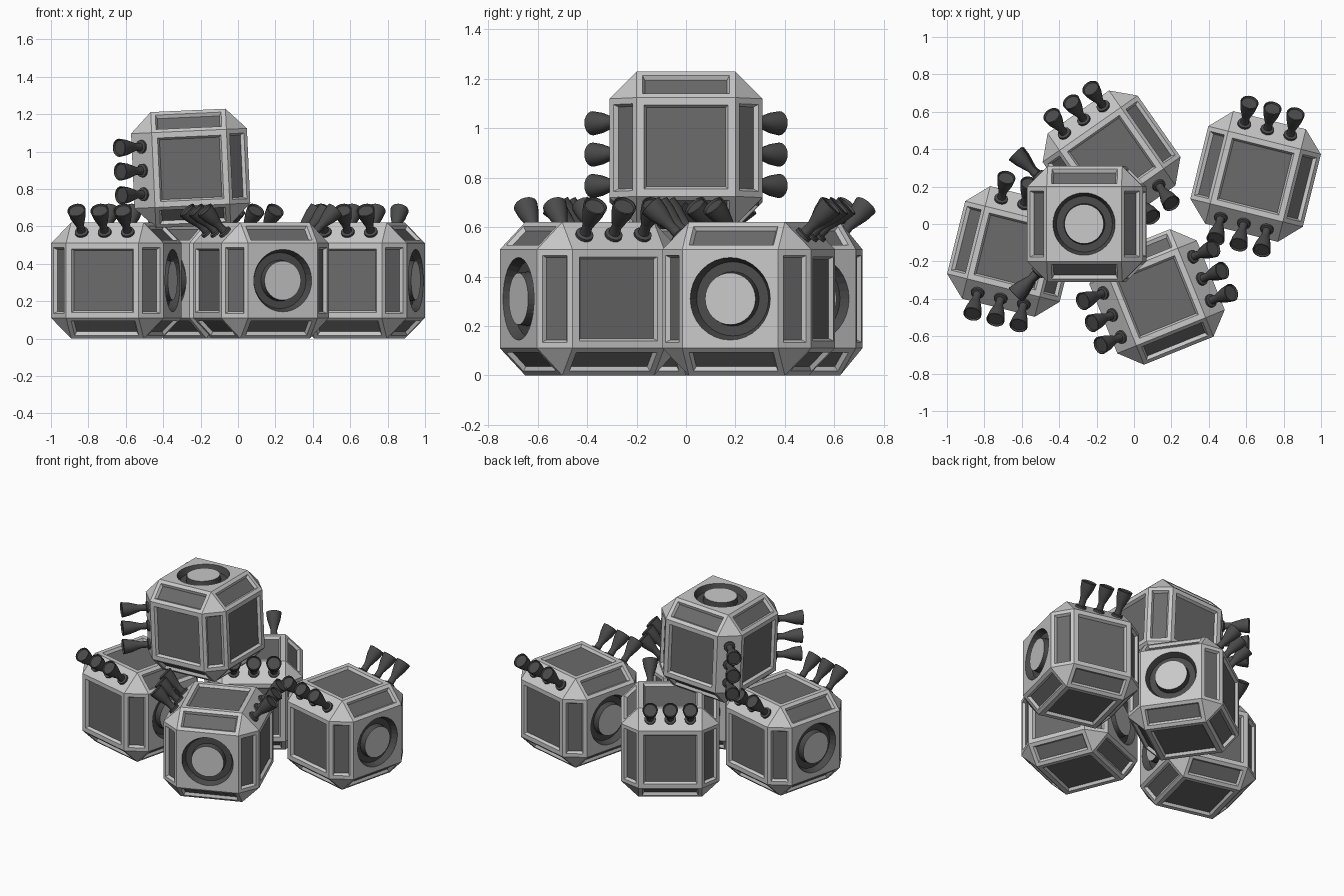
import bpy, bmesh, math
from mathutils import Matrix, Vector

if "Cube" in bpy.data.objects:
    bpy.data.objects.remove(bpy.data.objects["Cube"])

H, F = 0.31, 0.20            # half size of a module, half size of its flat faces


def material(name, v):
    m = bpy.data.materials.new(name)
    m.diffuse_color = (v, v, v, 1)
    m.use_nodes = True
    m.node_tree.nodes["Principled BSDF"].inputs["Base Color"].default_value = m.diffuse_color
    return m


FRAME = material("light grey frame", 0.58)
PANEL = material("dark grey panel", 0.145)
NOZZLE = material("charcoal metal", 0.07)


def finish(bm, name, mats):
    me = bpy.data.meshes.new(name)
    bm.to_mesh(me)
    bm.free()
    for m in mats:
        me.materials.append(m)
    return me


def lathe(bm, profile, mat, n, slots):
    """Revolve (radius, height) points round z, closing both ends."""
    rings = [[bm.verts.new(mat @ Vector((r * math.cos(2 * math.pi * i / n),
                                         r * math.sin(2 * math.pi * i / n), h)))
              for i in range(n)] for r, h in profile]
    for k in range(len(rings) - 1):
        a, b = rings[k], rings[k + 1]
        for i in range(n):
            j = (i + 1) % n
            f = bm.faces.new((a[i], a[j], b[j], b[i]))
            f.material_index = slots[k]
    cap = bm.faces.new(rings[-1])
    cap.material_index = slots[-1]
    return rings[0]


def chassis_mesh():
    # chamfered cube: 6 squares, 12 edge strips, 8 corner triangles
    bm = bmesh.new()
    for sx in (-1, 1):
        for sy in (-1, 1):
            for sz in (-1, 1):
                for k in range(3):
                    d = [F, F, F]
                    d[k] = H
                    bm.verts.new((sx * d[0], sy * d[1], sz * d[2]))
    bmesh.ops.convex_hull(bm, input=bm.verts[:])
    bmesh.ops.dissolve_limit(bm, angle_limit=0.02, verts=bm.verts[:], edges=bm.edges[:])
    bmesh.ops.recalc_face_normals(bm, faces=bm.faces[:])

    faces, strips, ports = [], [], []
    for f in bm.faces:
        n = f.normal
        big = [abs(c) > 0.5 for c in n]
        if len(f.verts) != 4:
            continue                                  # corner triangle
        if sum(big) == 1:
            (ports if big[0] else faces).append(f)
        elif not (n.z > 0.5 and big[1]):              # nozzle strips stay plain
            strips.append(f)

    # sunken dark panels
    for group, border in ((faces, 0.03), (strips, 0.024)):
        bmesh.ops.inset_individual(bm, faces=group, thickness=border, use_even_offset=True)
        bmesh.ops.inset_individual(bm, faces=group, thickness=0.010, depth=-0.018,
                                   use_even_offset=True)
        for f in group:
            f.material_index = 1

    # round docking ports: dark annular groove round a light disc
    for f in ports:
        s = 1 if f.normal.x > 0 else -1
        outer = list(f.edges)
        bmesh.ops.delete(bm, geom=[f], context='FACES_ONLY')
        m = Matrix.Rotation(s * math.pi / 2, 4, 'Y')
        ring = lathe(bm, [(0.167, H), (0.150, H - 0.04), (0.110, H - 0.04), (0.105, H)],
                     m, 32, [2, 2, 2, 0])
        ids = set(ring)
        inner = [e for e in bm.edges if e.verts[0] in ids and e.verts[1] in ids]
        bmesh.ops.triangle_fill(bm, edges=outer + inner, use_beauty=True,
                                use_dissolve=False, normal=(s, 0, 0))
    bmesh.ops.recalc_face_normals(bm, faces=bm.faces[:])
    return finish(bm, "chassis", [FRAME, PANEL, NOZZLE])


def nozzles_mesh():
    # three bell nozzles on each upper side strip
    bm = bmesh.new()
    profile = [(0.036, -0.005), (0.036, 0.012), (0.022, 0.016), (0.021, 0.055),
               (0.030, 0.085), (0.042, 0.125), (0.049, 0.172), (0.044, 0.174),
               (0.040, 0.165)]
    mid = (H + F) / 2
    for s in (-1, 1):
        for k in (-1, 0, 1):
            m = (Matrix.Translation((k * 0.127, s * mid, mid))
                 @ Matrix.Rotation(-s * math.pi / 4, 4, 'X'))
            lathe(bm, profile, m, 20, [0] * 9)
    bmesh.ops.recalc_face_normals(bm, faces=bm.faces[:])
    # outward direction for the open-bottomed bells: flip if tips point inward
    tips = [f for f in bm.faces if len(f.verts) == 20]
    if tips and tips[0].normal.z < 0:
        bmesh.ops.reverse_faces(bm, faces=bm.faces[:])
    return finish(bm, "nozzles", [NOZZLE])


chassis, nozzles = chassis_mesh(), nozzles_mesh()

# module name, position, axis, angle
MODULES = [
    ("left", (-0.65, -0.147, H), 'Z', -14),
    ("right", (0.65, 0.254, H), 'Z', -14),
    ("back", (-0.12, 0.345, H), 'Z', 35),
    ("front", (0.123, -0.39, H), 'Z', -68),
    ("top", (-0.253, 0.0, 0.91), 'Y', -92.6),
]
smooth = []
for name, pos, axis, ang in MODULES:
    for part, me in (("chassis", chassis), ("nozzles", nozzles)):
        ob = bpy.data.objects.new(f"{name}_module_{part}", me)
        bpy.context.collection.objects.link(ob)
        ob.matrix_world = (Matrix.Translation(pos)
                           @ Matrix.Rotation(math.radians(ang), 4, axis))
        if part == "nozzles":
            smooth.append(ob)

# smooth bells with crisp rims (mesh is shared, so once is enough)
bpy.context.view_layer.objects.active = smooth[0]
smooth[0].select_set(True)
bpy.ops.object.shade_smooth_by_angle(angle=math.radians(35))
